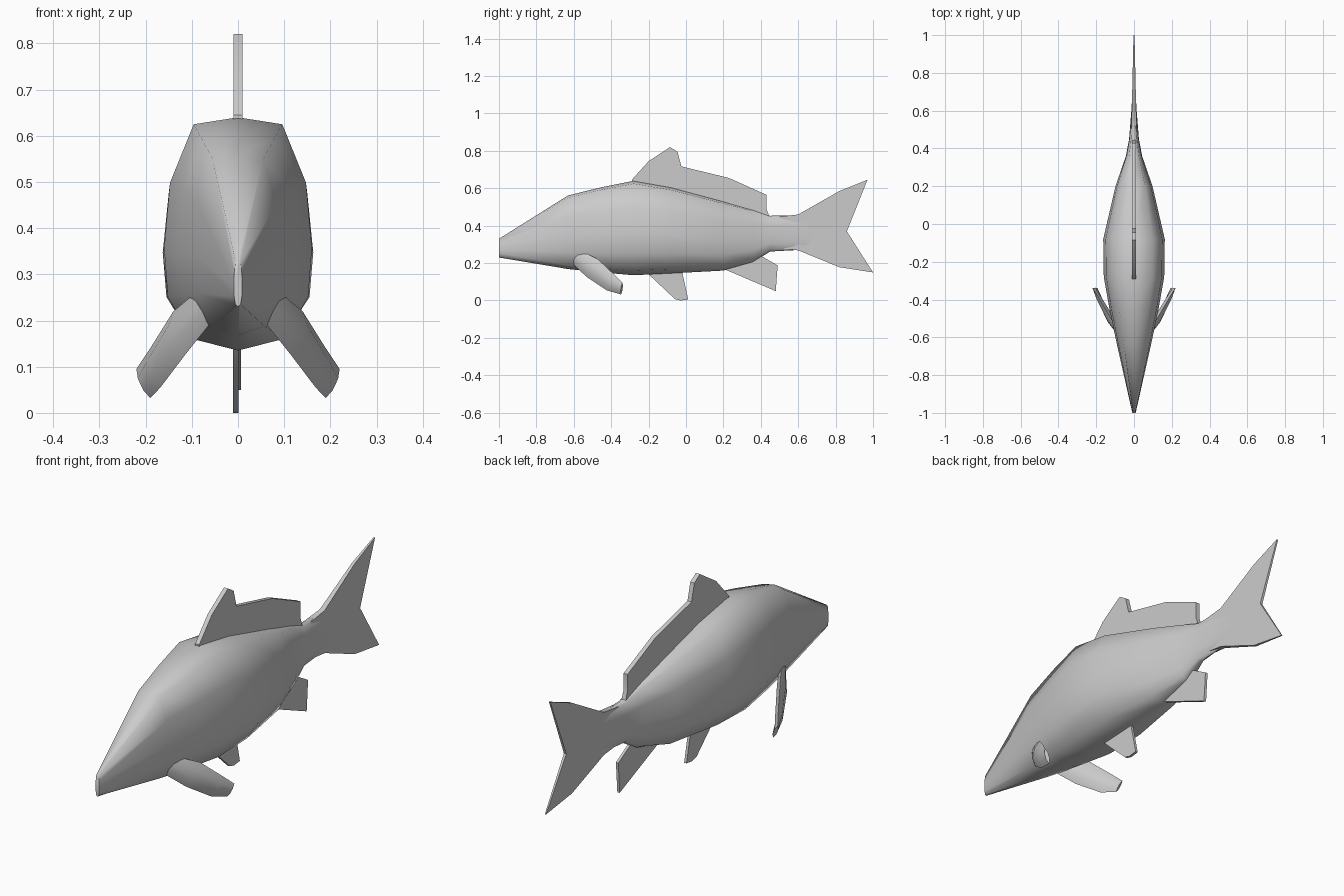
import bpy, bmesh, math
from mathutils import Vector

if "Cube" in bpy.data.objects:
    bpy.data.objects.remove(bpy.data.objects["Cube"])


def finish(name, bm, angle=45):
    bmesh.ops.recalc_face_normals(bm, faces=bm.faces)
    me = bpy.data.meshes.new(name)
    bm.to_mesh(me)
    bm.free()
    ob = bpy.data.objects.new(name, me)
    bpy.context.collection.objects.link(ob)
    bpy.ops.object.select_all(action='DESELECT')
    ob.select_set(True)
    bpy.context.view_layer.objects.active = ob
    bpy.ops.object.shade_smooth_by_angle(angle=math.radians(angle))
    return ob


def loft(name, rings, angle=45):
    bm = bmesh.new()
    vs = [[bm.verts.new(p) for p in r] for r in rings]
    n = len(vs[0])
    for a, b in zip(vs, vs[1:]):
        for i in range(n):
            j = (i + 1) % n
            bm.faces.new((a[i], a[j], b[j], b[i]))
    bm.faces.new(vs[0])
    bm.faces.new(vs[-1])
    return finish(name, bm, angle)


def plate(name, outline, half, x0=0.0, taper=0.0):
    """Thin fin drawn in the y-z plane; taper thins it towards the back."""
    bm = bmesh.new()
    y0 = min(p[0] for p in outline)
    y1 = max(p[0] for p in outline)
    sides = []
    for s in (-1, 1):
        sides.append([bm.verts.new((x0 + s * half * (1 - taper * (y - y0) / (y1 - y0)), y, z))
                      for y, z in outline])
    a, b = sides
    n = len(outline)
    for i in range(n):
        j = (i + 1) % n
        bm.faces.new((a[i], a[j], b[j], b[i]))
    bm.faces.new(a)
    bm.faces.new(b)
    return finish(name, bm, 30)


# Body: y, bottom z, top z, half width
stations = [(-1.0, .23, .33, .009), (-.63, .168, .562, .092), (-.45, .15, .606, .13),
            (-.28, .135, .64, .16), (-.08, .145, .605, .163), (.2, .16, .53, .098),
            (.36, .205, .485, .043), (.45, .262, .453, .026), (.6, .27, .455, .014),
            (.75, .215, .52, .006)]
half_section = [(0, 1), (.6, .97), (.92, .72), (1, .44), (.95, .23), (.62, .05), (0, 0)]
section = half_section + [(-x, z) for x, z in half_section[-2:0:-1]]
loft("body", [[(x * w, y, lo + z * (hi - lo)) for x, z in section]
              for y, lo, hi, w in stations], 60)

# Fins on the centre line
plate("dorsal_fin", [(-.29, .6), (-.29, .645), (-.2, .745), (-.085, .82), (-.045, .795),
                     (-.025, .717), (.23, .655), (.43, .565), (.43, .49), (.445, .45),
                     (.2, .48), (-.1, .56)], .01)
plate("tail_fin", [(.5, .448), (.6, .46), (.82, .585), (.97, .645), (.86, .37), (1.0, .15),
                   (.82, .178), (.6, .268), (.5, .28)], .014, 0, .8)
plate("pelvic_fin", [(-.2, .18), (-.2, .14), (-.06, .008), (-.03, 0), (.012, .005),
                     (-.02, .15), (-.03, .19)], .006, -.005)
plate("anal_fin", [(.21, .19), (.21, .165), (.48, .05), (.49, .188), (.42, .228),
                   (.36, .26)], .006)

# Pectoral fins: paddle from upper and lower edge points, mirrored
edges = [((.08, -.57, .27), (.055, -.61, .2), .012), ((.14, -.47, .22), (.115, -.53, .125), .018),
         ((.19, -.385, .14), (.168, -.425, .055), .014), ((.22, -.34, .095), (.19, -.347, .032), .008)]
along = Vector((.14, .24, -.17))
for side, label in ((1, "right"), (-1, "left")):
    rings = []
    for up, low, t in edges:
        u, l = Vector(up), Vector(low)
        n = along.cross(u - l).normalized() * t
        ring = [u, u.lerp(l, .3) + n, u.lerp(l, .7) + n, l, u.lerp(l, .7) - n, u.lerp(l, .3) - n]
        rings.append([(p.x * side, p.y, p.z) for p in ring])
    loft("pectoral_fin_" + label, rings, 60)
